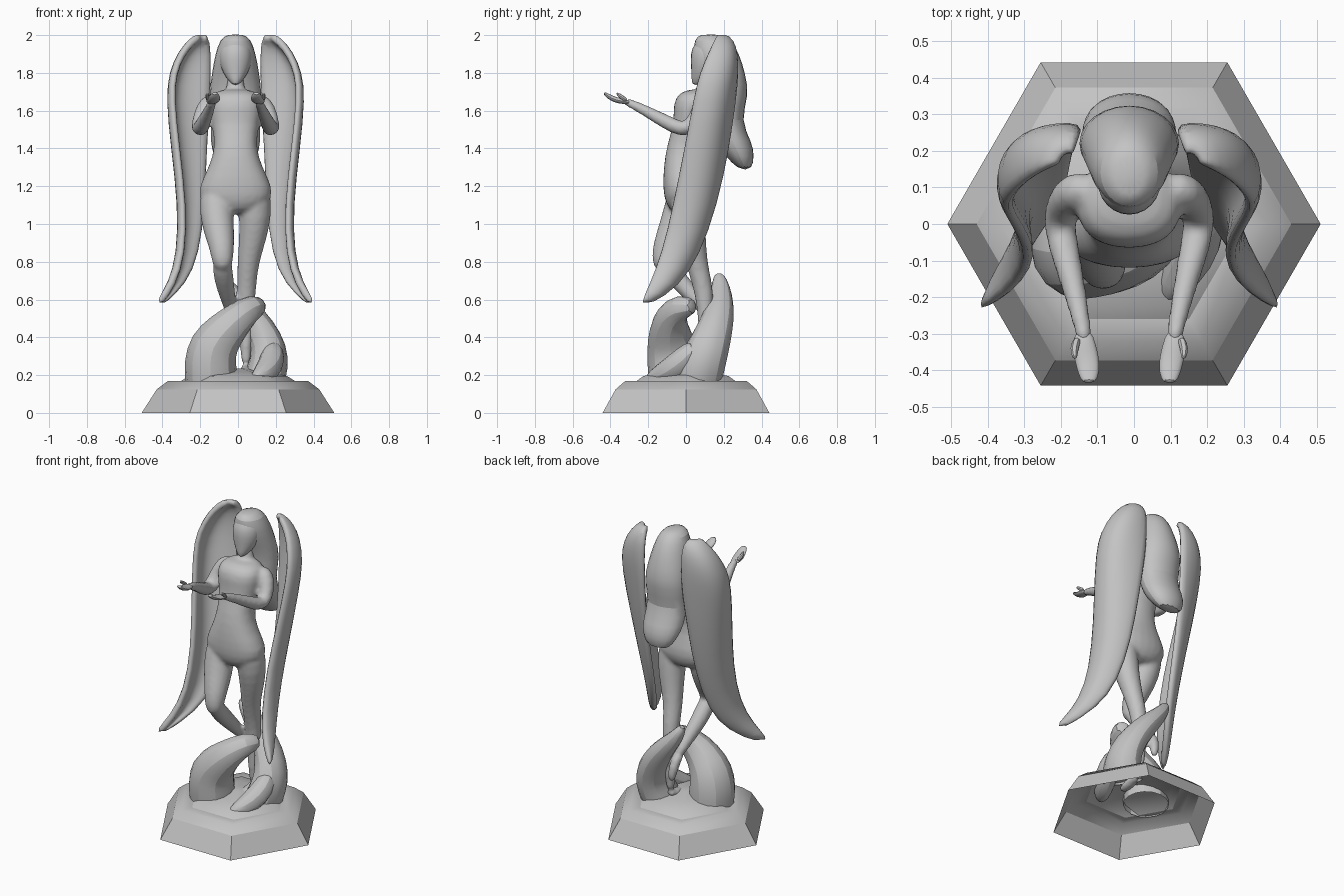
import bpy, bmesh, math
from mathutils import Vector

CX = -0.013  # figure stands slightly left of the plinth centre
stone = bpy.data.materials.new("grey_stone")
stone.diffuse_color = (0.55, 0.55, 0.55, 1)


def finish(name, bm, levels=1, angle=40, thick=0):
    bmesh.ops.recalc_face_normals(bm, faces=bm.faces)
    me = bpy.data.meshes.new(name)
    bm.to_mesh(me)
    bm.free()
    ob = bpy.data.objects.new(name, me)
    bpy.context.collection.objects.link(ob)
    me.materials.append(stone)
    if thick:
        m = ob.modifiers.new("thickness", 'SOLIDIFY')
        m.thickness, m.offset = thick, 0
    if levels:
        m = ob.modifiers.new("smooth", 'SUBSURF')
        m.levels = m.render_levels = levels
    bpy.ops.object.select_all(action='DESELECT')
    ob.select_set(True)
    bpy.context.view_layer.objects.active = ob
    bpy.ops.object.shade_smooth_by_angle(angle=math.radians(angle))
    return ob


def loft(name, rings, caps=(True, True), closed=True, **kw):
    bm = bmesh.new()
    vs = [[bm.verts.new(p) for p in r] for r in rings]
    n = len(vs[0])
    for a, b in zip(vs, vs[1:]):
        for i in range(n if closed else n - 1):
            j = (i + 1) % n
            bm.faces.new((a[i], a[j], b[j], b[i]))
    if caps[0]:
        bm.faces.new(vs[0])
    if caps[1]:
        bm.faces.new(vs[-1])
    return finish(name, bm, **kw)


def ring(cx, cy, z, rx, ry, n=12, power=1.0):
    def s(v):
        return math.copysign(abs(v) ** power, v)
    return [(cx + rx * s(math.cos(2 * math.pi * i / n)),
             cy + ry * s(math.sin(2 * math.pi * i / n)), z) for i in range(n)]


def stack(name, rows, power=1.0):
    """Horizontal sections: z, centre y, half width, half depth."""
    return loft(name, [ring(CX, cy, z, rx, ry, 12, power) for z, cy, rx, ry in rows])


def tube(name, path, sx=1, n=10, flat=1.0, up=(1, 0, 0), **kw):
    """Tapered limb: x, y, z, radius."""
    pts = [Vector((CX + sx * p[0], p[1], p[2])) for p in path]
    rings = []
    for i, p in enumerate(path):
        t = (pts[min(i + 1, len(pts) - 1)] - pts[max(i - 1, 0)]).normalized()
        v = t.cross(Vector(up)).normalized()
        u = v.cross(t)
        rings.append([pts[i] + p[3] * (u * math.cos(a) + v * flat * math.sin(a))
                      for a in (2 * math.pi * k / n for k in range(n))])
    return loft(name, rings, **kw)


def merge(name, parts, voxel):
    """Fuse overlapping parts into one smooth skin."""
    bpy.ops.object.select_all(action='DESELECT')
    for p in parts:
        p.select_set(True)
    bpy.context.view_layer.objects.active = parts[0]
    bpy.ops.object.convert(target='MESH')
    bpy.ops.object.join()
    ob = bpy.context.view_layer.objects.active
    ob.name = name
    m = ob.modifiers.new("fuse", 'REMESH')
    m.mode, m.voxel_size, m.use_smooth_shade = 'VOXEL', voxel, True
    m = ob.modifiers.new("soften", 'SMOOTH')
    m.factor, m.iterations = .5, 5


# Hexagonal plinth, open underneath, with a low mound on top
loft("plinth_side", [ring(0, 0, z, r, r, 6) for r, z in ((.51, 0), (.43, .125))],
     caps=(False, False), levels=0, angle=20)
loft("plinth_top", [ring(0, 0, z, r, r, 6) for r, z in ((.43, .125), (.37, .17), (.30, .17))],
     caps=(False, False), levels=0, angle=60)
loft("mound", [ring(0, 0, z, r, r, 6) for r, z in
               ((.30, .17), (.26, .195), (.15, .215), (.04, .235))],
     caps=(False, True), levels=0, angle=60)

# Curling rocks around the feet
tube("front_rock", [(-.13, -.06, .17, .15), (-.135, -.065, .26, .155), (-.12, -.075, .36, .145),
                    (-.05, -.09, .44, .118), (.03, -.08, .515, .092),
                    (.095, -.03, .565, .075), (.14, .05, .565, .045)],
     n=8, up=(0, 1, 0), caps=(False, True))
tube("rear_rock", [(.15, .06, .17, .14), (.175, .08, .25, .14), (.18, .115, .34, .125),
                   (.13, .155, .45, .105), (.055, .18, .55, .085),
                   (-.02, .185, .63, .065), (-.07, .18, .70, .045), (-.085, .17, .74, .02)],
     n=8, up=(0, 1, 0), flat=.85, caps=(False, True))
tube("rock_ridge", [(.20, .06, .36, .05), (.20, .0, .29, .075), (.17, -.09, .22, .075),
                    (.12, -.17, .185, .05), (.10, -.21, .175, .02)], n=8)

# Torso and neck
torso = stack("torso", [(1.715, .08, .05, .05), (1.695, .055, .14, .105), (1.62, .055, .155, .13),
                        (1.54, .05, .135, .115), (1.42, -.005, .107, .10),
                        (1.30, -.015, .145, .108), (1.19, .0, .21, .127),
                        (1.11, .0, .19, .115), (1.05, .0, .09, .07)], .85)
neck = stack("neck", [(1.82, .12, .045, .045), (1.74, .11, .045, .045), (1.66, .09, .065, .055)])

# Bent leg trailing behind, and the standing leg
thigh = tube("bent_thigh", [(-.09, .0, 1.23, .08), (-.105, -.015, 1.11, .10),
                            (-.092, -.06, .98, .09), (-.072, -.11, .88, .071),
                            (-.07, -.13, .81, .06), (-.065, -.11, .755, .05)])
shin = tube("bent_shin", [(-.07, -.135, .83, .048), (-.07, -.09, .76, .058),
                          (-.055, -.01, .67, .052), (-.03, .08, .57, .038), (-.02, .13, .51, .03)])
bent_foot = tube("bent_foot", [(-.025, .10, .53, .03), (-.015, .15, .48, .034),
                               (-.005, .17, .40, .03), (.0, .17, .35, .018)])
leg = tube("standing_leg", [(.09, .0, 1.23, .08), (.105, .005, 1.11, .097), (.10, .025, .98, .085),
                            (.078, .045, .86, .068), (.063, .065, .76, .058),
                            (.056, .10, .63, .054), (.055, .105, .48, .041), (.055, .10, .22, .03)])
foot = tube("standing_foot", [(.055, .12, .24, .03), (.055, .06, .225, .036),
                              (.055, -.02, .205, .038), (.055, -.07, .20, .025)], flat=.75)

# Head and long hair
stack("head", [(1.735, .05, .015, .018), (1.77, .085, .05, .058), (1.83, .11, .085, .086),
               (1.90, .12, .096, .102), (1.96, .13, .078, .09), (1.985, .13, .03, .04)])
stack("hair", [(2.005, .13, .04, .055), (1.98, .14, .085, .10), (1.90, .16, .112, .128),
               (1.80, .20, .13, .118), (1.68, .23, .148, .11), (1.55, .20, .132, .09),
               (1.43, .25, .14, .105), (1.36, .285, .12, .08), (1.285, .315, .08, .035)])

arms = []
for side, s in (("left", -1), ("right", 1)):
    # Bent arm with an upturned open hand
    arms.append(tube(side + "_arm", [
        (.10, .10, 1.665, .04), (.15, .095, 1.635, .056), (.182, .06, 1.56, .05),
        (.193, .005, 1.495, .046), (.18, -.06, 1.515, .045), (.155, -.16, 1.57, .035),
        (.127, -.28, 1.635, .026), (.122, -.33, 1.65, .022)], s))
    tube(side + "_hand", [(.125, -.29, 1.64, .024), (.125, -.33, 1.65, .036),
                          (.115, -.37, 1.655, .037), (.11, -.41, 1.675, .032),
                          (.11, -.435, 1.695, .018)], s, n=8, flat=.45)
    tube(side + "_thumb", [(.14, -.31, 1.65, .014), (.152, -.34, 1.672, .014),
                           (.148, -.37, 1.695, .008)], s, n=6)

    # Folded wing: z, then rear, outer and front points of each curved section
    rows = [(1.995, .155, .19, .175, .19, .195, .165), (1.965, .135, .24, .215, .22, .235, .145),
            (1.90, .13, .255, .265, .23, .285, .115), (1.80, .13, .26, .305, .22, .325, .07),
            (1.67, .13, .255, .325, .19, .335, .04),
            (1.40, .15, .22, .305, .14, .305, -.01), (1.10, .16, .155, .275, .08, .27, -.07),
            (.84, .19, .065, .285, -.01, .275, -.13), (.68, .26, -.04, .33, -.10, .33, -.195),
            (.58, .375, -.205, .395, -.215, .41, -.235)]
    sections = []
    for z, bx, by, mx, my, fx, fy in rows:
        b, m, f = Vector((bx, by)), Vector((mx, my)), Vector((fx, fy))
        sec = []
        for k in range(7):
            t = k / 6
            p = b * (1 - t) * (1 - 2 * t) + m * 4 * t * (1 - t) + f * t * (2 * t - 1)
            sec.append((CX + s * p.x, p.y, z))
        sections.append(sec)
    loft(side + "_wing", sections, caps=(False, False), closed=False, thick=.04)

merge("body", [torso, neck, thigh, shin, bent_foot, leg, foot] + arms, .012)
